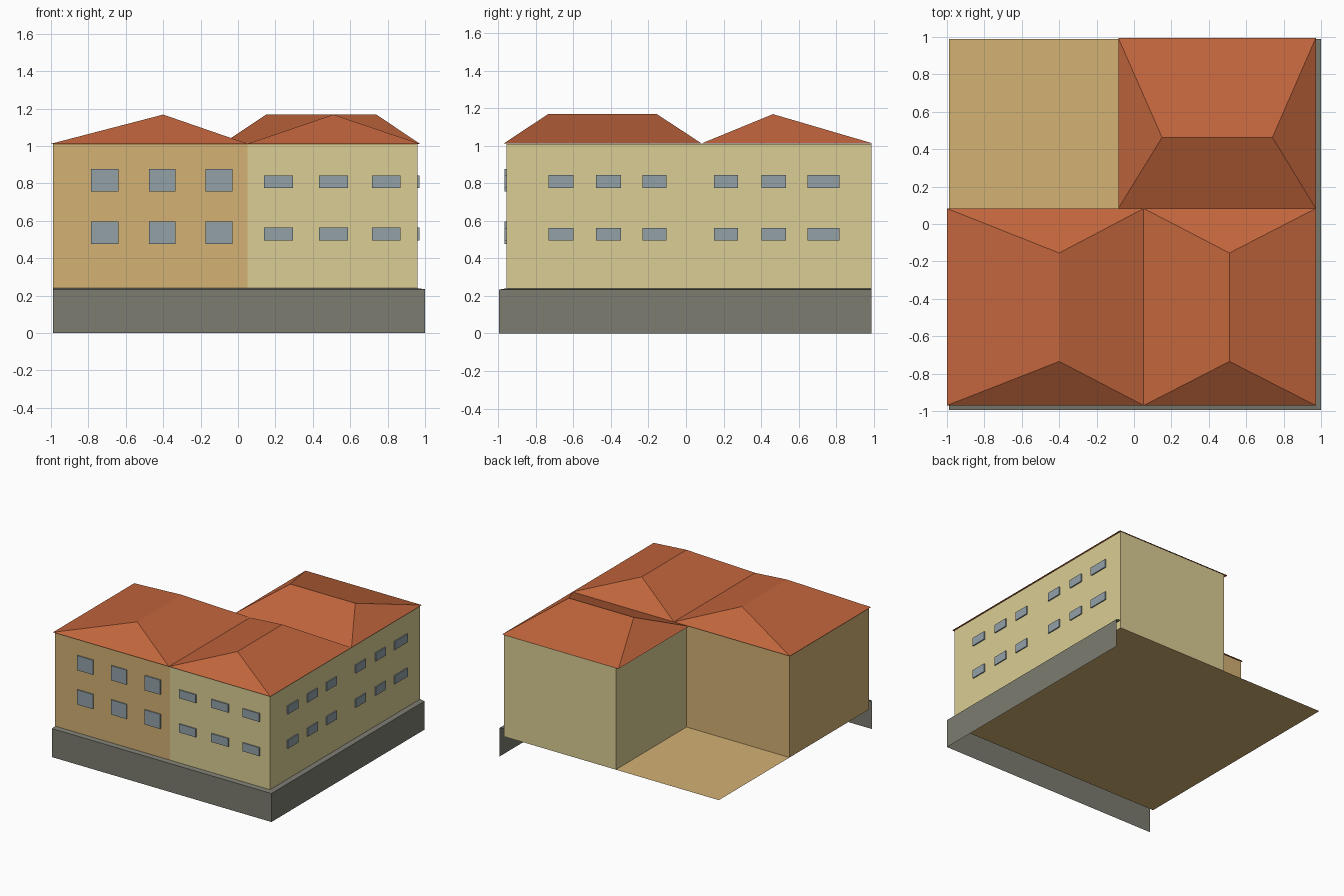
import bpy, bmesh

if "Cube" in bpy.data.objects:
    bpy.data.objects.remove(bpy.data.objects["Cube"])


def paint(name, r, g, b):
    m = bpy.data.materials.new(name)
    lin = lambda c: ((c / 255 + 0.055) / 1.055) ** 2.4
    m.diffuse_color = (lin(r), lin(g), lin(b), 1)
    m.use_nodes = True
    m.node_tree.nodes["Principled BSDF"].inputs["Base Color"].default_value = m.diffuse_color
    return m


TAN = paint("tan plaster", 211, 177, 116)
YELLOW = paint("pale yellow plaster", 219, 205, 148)
GREY = paint("grey stone", 124, 124, 113)
GLASS = paint("blue grey glass", 147, 161, 167)
TILE = paint("terracotta tile", 193, 101, 60)

FLOOR, LEDGE, EAVE, TOP = 0.174, 0.24, 1.012, 1.168
X0, X1, Y0, Y1 = -0.99, 0.96, -0.957, 0.988   # footprint
XS, XC, YC = 0.052, -0.055, 0.072             # colour seam, courtyard corner


def make(name, verts, faces, mat):
    me = bpy.data.meshes.new(name)
    me.from_pydata(verts, [], faces)
    me.materials.append(mat)
    ob = bpy.data.objects.new(name, me)
    bpy.context.collection.objects.link(ob)
    return ob


def strip(name, rows, mat):
    """Sheet joining successive rows of points."""
    n = len(rows[0])
    faces = [(r * n + i, r * n + i + 1, (r + 1) * n + i + 1, (r + 1) * n + i)
             for r in range(len(rows) - 1) for i in range(n - 1)]
    return make(name, [p for row in rows for p in row], faces, mat)


def walls(name, path, mat):
    strip(name, [[(x, y, z) for x, y in path] for z in (FLOOR, EAVE - 0.002)], mat)


# Walls of the L-shaped block, in two plaster colours
walls("tan_walls", [(XC, YC), (X0, YC), (X0, Y0), (XS, Y0)], TAN)
walls("yellow_walls", [(XS, Y0), (X1, Y0), (X1, Y1), (XC, Y1), (XC, YC)], YELLOW)

# Floor slab, open as a courtyard at the back left
make("courtyard_floor", [(X0, Y0, FLOOR), (X1, Y0, FLOOR), (X1, Y1, FLOOR), (X0, Y1, FLOOR)],
     [(0, 1, 2, 3)], TAN)

# Plinth skirt along the front and right, with a narrow sloping ledge
strip("plinth", [[(X0, y, z), (x, y, z), (x, Y1, z)] for x, y, z in
                 ((1.0, -0.995, 0), (1.0, -0.995, 0.234), (X1, Y0, LEDGE))], GREY)


def roof(name, eave, ridge, slopes):
    """Hipped roof sheet: eave outline, ridge points and slope faces."""
    make(name, [(x, y, EAVE) for x, y in eave] + [(x, y, TOP) for x, y in ridge], slopes, TILE)


# Front double-hipped roof with a valley over the colour seam
XL, XR, YF, YM, YB = -1.0, 0.972, -0.97, 0.083, 0.995
roof("front_roof",
     [(XL, YF), (XS, YF), (XR, YF), (XR, YM), (XS, YM), (XL, YM)],
     [(-0.4, -0.735), (-0.4, -0.155), (0.51, -0.735), (0.51, -0.155)],
     [(0, 1, 6), (1, 4, 7, 6), (4, 5, 7), (5, 0, 6, 7),
      (1, 2, 8), (2, 3, 9, 8), (3, 4, 9), (4, 1, 8, 9)])

# Back wing hipped roof
roof("back_roof", [(-0.084, YM), (XR, YM), (XR, YB), (-0.084, YB)],
     [(0.15, 0.463), (0.74, 0.463)],
     [(0, 1, 5, 4), (1, 2, 5), (2, 3, 4, 5), (3, 0, 4)])


def windows(name, spans, rows, on_right=False):
    """Thin glass plates in two storeys on the front or right wall."""
    bm = bmesh.new()
    for a, b in spans:
        for z0, z1 in rows:
            cube = bmesh.ops.create_cube(bm, size=1)["verts"]
            for v in cube:
                u = (a + b) / 2 + v.co.x * (b - a)
                d = v.co.y * 0.0095
                z = (z0 + z1) / 2 + v.co.z * (z1 - z0)
                v.co = (X1 + 0.0045 - d, u, z) if on_right else (u, Y0 - 0.0045 + d, z)
    bmesh.ops.recalc_face_normals(bm, faces=bm.faces)
    ob = make(name, [], [], GLASS)
    bm.to_mesh(ob.data)
    bm.free()


TALL = [(0.476, 0.596), (0.757, 0.877)]
LOW = [(0.494, 0.563), (0.775, 0.843)]
windows("front_tall_windows", [(-0.785, -0.64), (-0.476, -0.335), (-0.173, -0.03)], TALL)
windows("front_low_windows", [(0.139, 0.293), (0.433, 0.587), (0.716, 0.869)], LOW)
windows("right_windows", [(-0.733, -0.6), (-0.478, -0.347), (-0.232, -0.103),
                          (0.148, 0.277), (0.403, 0.533), (0.648, 0.817)], LOW, True)
